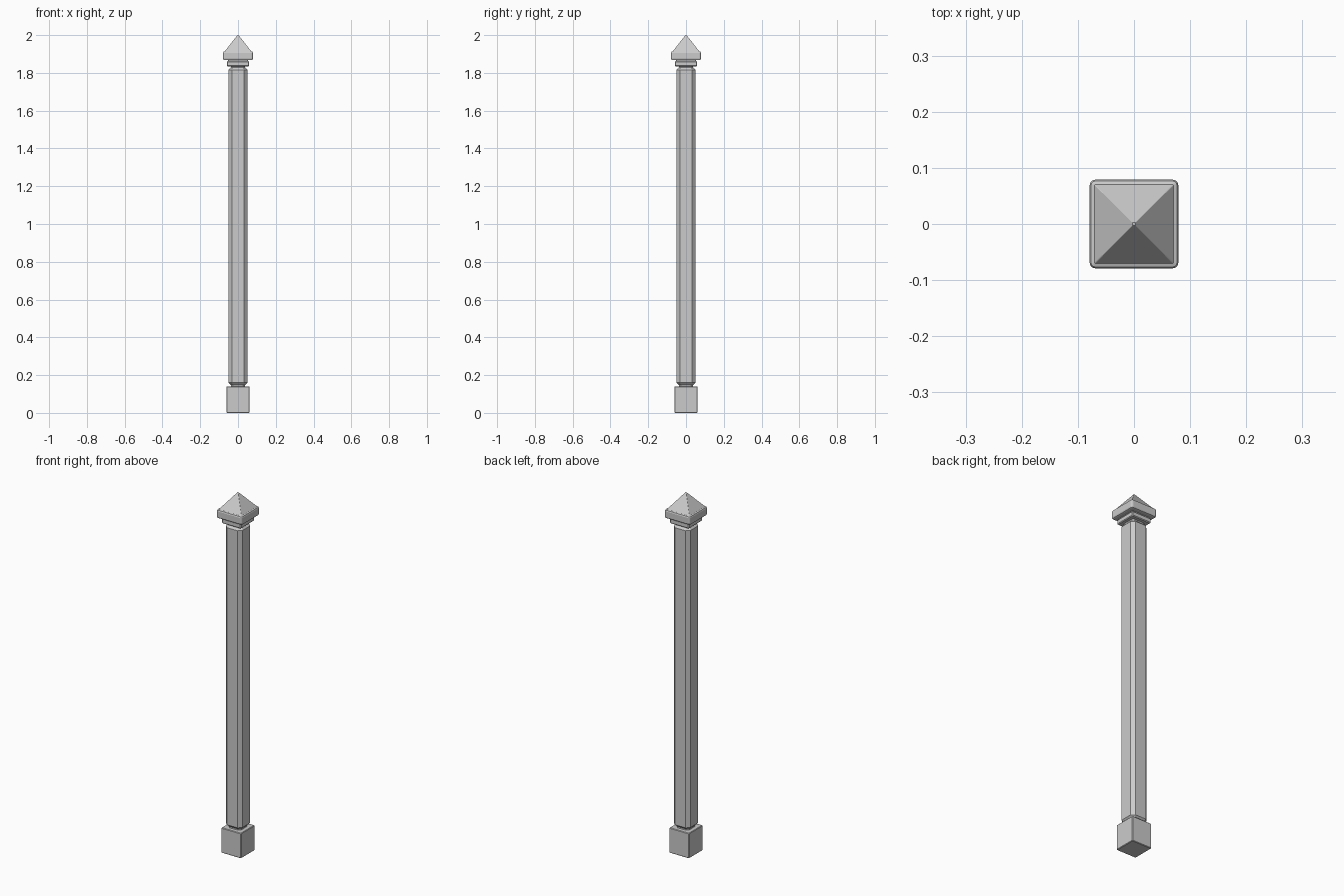
import bpy, bmesh, math

if "Cube" in bpy.data.objects:
    bpy.data.objects.remove(bpy.data.objects["Cube"])


def ring(half, corner, z, segs):
    """Square outline with cut (segs=1) or rounded corners."""
    pts = []
    for q in range(4):
        a0 = q * math.pi / 2
        sx, sy = (1, -1, -1, 1)[q], (1, 1, -1, -1)[q]
        for i in range(segs + 1):
            a = a0 + i / segs * math.pi / 2
            pts.append((sx * (half - corner) + corner * math.cos(a),
                        sy * (half - corner) + corner * math.sin(a), z))
    return pts


def loft(name, sections, segs=1):
    """Stack of (half width, corner size, height) sections, capped."""
    bm = bmesh.new()
    rings = [[bm.verts.new(p) for p in ring(h, c, z, segs)] for h, c, z in sections]
    for a, b in zip(rings, rings[1:]):
        for i in range(len(a)):
            j = (i + 1) % len(a)
            bm.faces.new((a[i], a[j], b[j], b[i]))
    bm.faces.new(rings[0][::-1])
    bm.faces.new(rings[-1])
    me = bpy.data.meshes.new(name)
    bm.to_mesh(me)
    bm.free()
    ob = bpy.data.objects.new(name, me)
    bpy.context.collection.objects.link(ob)
    return ob


# Square foot block with slightly eased edges
loft("base_block", [(0.058, 0.003, 0), (0.061, 0.003, 0.003),
                    (0.061, 0.003, 0.137), (0.058, 0.003, 0.14)])

# Narrow necks below and above the shaft
loft("lower_neck", [(0.038, 0.012, 0.135), (0.038, 0.012, 0.155)])
loft("upper_neck", [(0.038, 0.008, 1.82), (0.038, 0.008, 1.84)])

# Long shaft with chamfered corners and ends
loft("shaft", [(0.038, 0.013, 0.147), (0.051, 0.018, 0.16),
               (0.051, 0.018, 1.815), (0.038, 0.013, 1.828)])

# Collar moulding under the cap
loft("collar", [(0.055, 0.003, 1.835), (0.059, 0.004, 1.839),
                (0.059, 0.004, 1.858), (0.055, 0.003, 1.862)])
loft("cap_neck", [(0.053, 0.003, 1.858), (0.053, 0.003, 1.875)])

# Cap slab with rounded edges
loft("cap_slab", [(0.071, 0.002, 1.867), (0.0765, 0.007, 1.869), (0.079, 0.01, 1.875),
                  (0.079, 0.01, 1.906), (0.0765, 0.007, 1.912), (0.071, 0.002, 1.914)], 3)

# Pyramid top with a tiny flat tip
loft("pyramid_top", [(0.071, 0.001, 1.913), (0.003, 0.0005, 2.0)])
